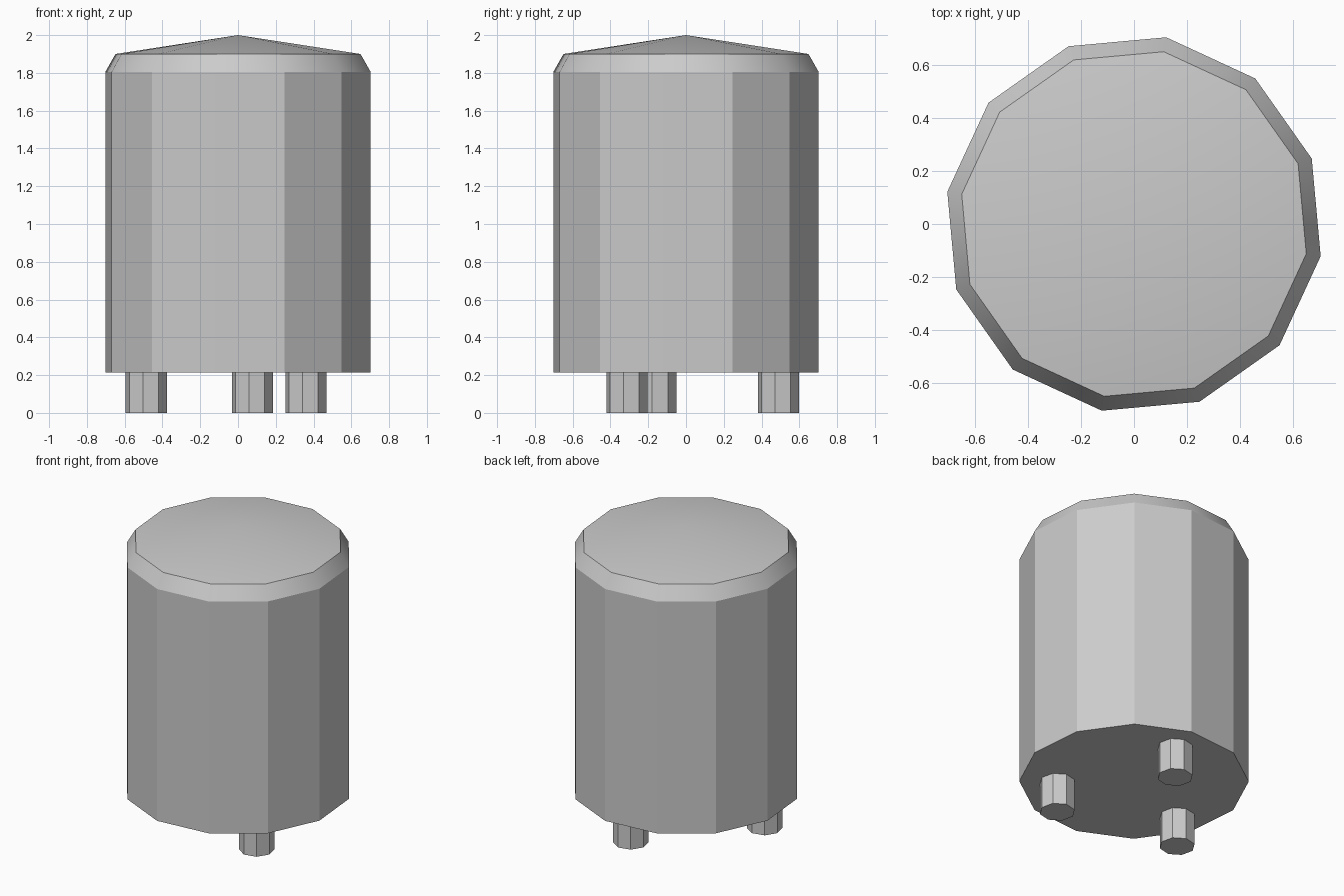
import bpy
import math

cube = bpy.data.objects.get("Cube")
if cube:
    bpy.data.objects.remove(cube, do_unlink=True)

grey = bpy.data.materials.new("light_grey")
grey.use_nodes = True
colour = (0.6, 0.6, 0.6, 1)
grey.diffuse_color = colour
grey.node_tree.nodes["Principled BSDF"].inputs["Base Color"].default_value = colour


def lathe(name, sides, rings, turn, apex=None, centre=(0, 0)):
    """Closed faceted solid from (radius, z) rings, with a flat or pointed top."""
    verts = [(r * math.cos(turn + k * math.tau / sides),
              r * math.sin(turn + k * math.tau / sides), z)
             for r, z in rings for k in range(sides)]
    faces = [tuple(reversed(range(sides)))]
    for i in range(len(rings) - 1):
        for k in range(sides):
            a, b = i * sides + k, i * sides + (k + 1) % sides
            faces.append((a, b, b + sides, a + sides))
    top = (len(rings) - 1) * sides
    if apex is None:
        faces.append(tuple(range(top, top + sides)))
    else:
        verts.append((0, 0, apex))
        faces += [(top + k, top + (k + 1) % sides, len(verts) - 1) for k in range(sides)]
    mesh = bpy.data.meshes.new(name)
    mesh.from_pydata(verts, [], faces)
    mesh.materials.append(grey)
    obj = bpy.data.objects.new(name, mesh)
    obj.location = (*centre, 0)
    bpy.context.collection.objects.link(obj)
    bpy.ops.object.select_all(action="DESELECT")
    obj.select_set(True)
    bpy.context.view_layer.objects.active = obj
    bpy.ops.object.shade_smooth_by_angle(angle=math.radians(29))
    return obj


TURN = math.radians(-9.8)

# Twelve-sided can with a chamfered rim and a shallow pointed lid
lathe("can_body", 12, [(0.713, 0.215), (0.713, 1.805), (0.658, 1.9)], TURN, apex=2.0)

# Three octagonal pins under the base
pins = {"back_pin": (0.077, 0.49), "right_pin": (-0.485, -0.16), "left_pin": (0.36, -0.312)}
for name, centre in pins.items():
    lathe(name, 8, [(0.111, 0), (0.111, 0.215)], TURN, centre=centre)
